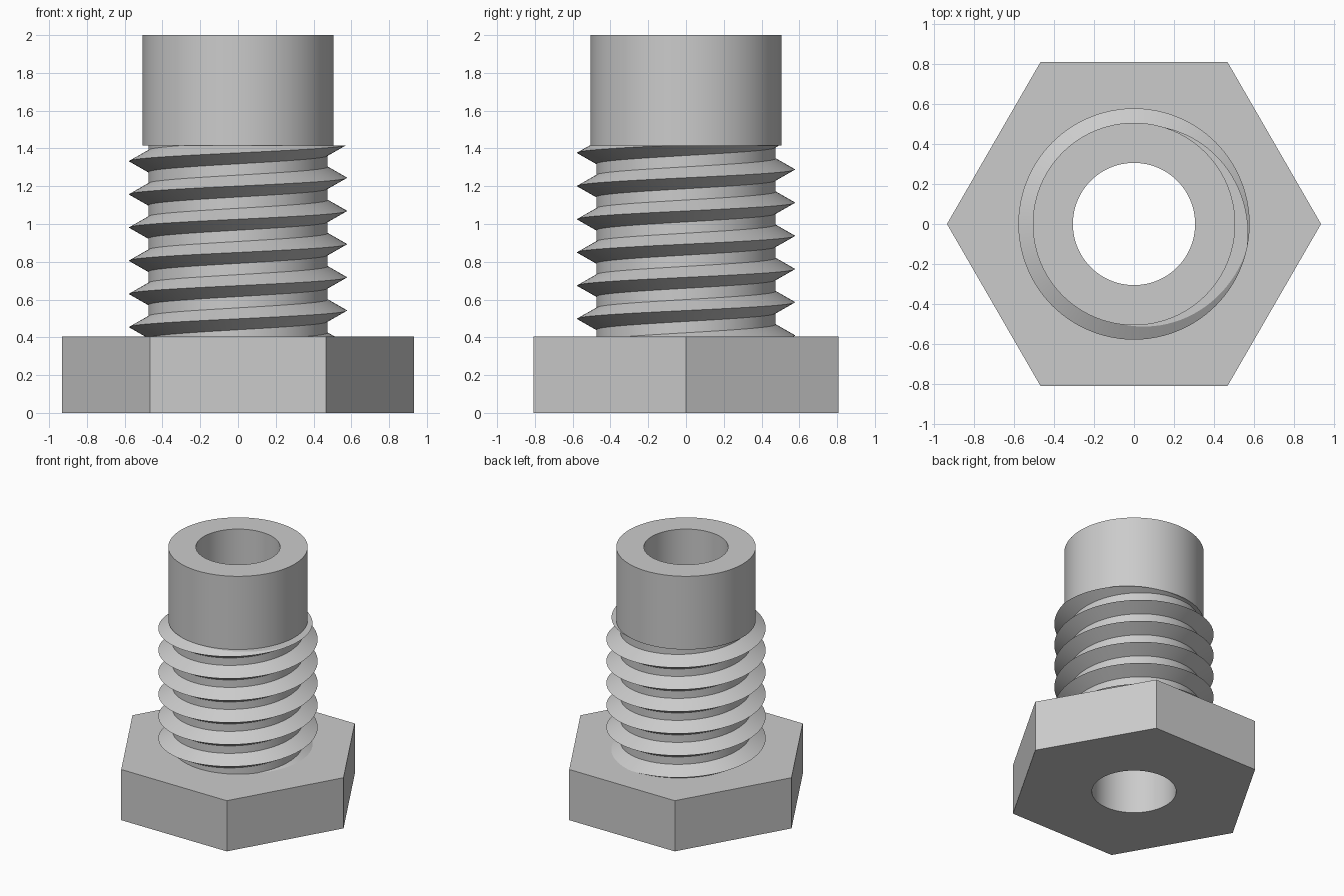
import bpy, bmesh
from math import pi, sin, cos, radians

cube = bpy.data.objects.get("Cube")
if cube:
    bpy.data.objects.remove(cube, do_unlink=True)

SEGMENTS = 96
BORE, ROOT, CREST, COLLAR = 0.305, 0.475, 0.577, 0.505
CORNER = 0.933
HEAD_TOP, THREAD_TOP, TOP = 0.405, 1.415, 2.0
PITCH, CREST_START = 0.1757, 0.542    # crest height where it crosses +x
HALF_WIDTH = 0.058

steel = bpy.data.materials.new("grey steel")
steel.use_nodes = True
steel.diffuse_color = (0.6, 0.6, 0.6, 1)
steel.node_tree.nodes["Principled BSDF"].inputs["Base Color"].default_value = (0.6, 0.6, 0.6, 1)


def finish(name, bm):
    bmesh.ops.recalc_face_normals(bm, faces=bm.faces)
    mesh = bpy.data.meshes.new(name)
    bm.to_mesh(mesh)
    bm.free()
    mesh.materials.append(steel)
    obj = bpy.data.objects.new(name, mesh)
    bpy.context.collection.objects.link(obj)
    bpy.ops.object.select_all(action='DESELECT')
    obj.select_set(True)
    bpy.context.view_layer.objects.active = obj
    bpy.ops.object.shade_smooth_by_angle(angle=radians(25))
    return obj


def join_sections(bm, a, b):
    for i in range(len(a)):
        j = (i + 1) % len(a)
        bm.faces.new((a[i], a[j], b[j], b[i]))


def hexagon(angle):
    """Distance from the axis to a hexagon with a corner on +x."""
    return CORNER * cos(pi / 6) / cos(angle % (pi / 3) - pi / 6)


def revolve(name, profile):
    """Turn a closed profile; a radius may be a function of the angle."""
    bm = bmesh.new()
    sections = []
    for k in range(SEGMENTS):
        t = 2 * pi * k / SEGMENTS
        section = []
        for radius, z in profile:
            r = radius(t) if callable(radius) else radius
            section.append(bm.verts.new((r * cos(t), r * sin(t), z)))
        sections.append(section)
    for k in range(SEGMENTS):
        join_sections(bm, sections[k - 1], sections[k])
    return finish(name, bm)


# Hexagonal head with the bore through it
revolve("hex_head", [(BORE, 0), (hexagon, 0), (hexagon, HEAD_TOP), (BORE, HEAD_TOP)])

# Hollow shank with the wider plain collar on top
revolve("shank_and_collar", [
    (BORE, HEAD_TOP), (ROOT, HEAD_TOP), (ROOT, THREAD_TOP),
    (COLLAR, THREAD_TOP), (COLLAR, TOP), (BORE, TOP)])

# Right-handed V thread, swept past both ends and trimmed flat
bm = bmesh.new()
inner = ROOT - 0.01
sections = []
for k in range(-2 * SEGMENTS, 6 * SEGMENTS + 1):
    t = 2 * pi * k / SEGMENTS
    z = CREST_START + PITCH * k / SEGMENTS
    shape = [(inner, z - HALF_WIDTH), (ROOT, z - HALF_WIDTH), (CREST, z),
             (ROOT, z + HALF_WIDTH), (inner, z + HALF_WIDTH)]
    sections.append([bm.verts.new((r * cos(t), r * sin(t), h)) for r, h in shape])
for a, b in zip(sections, sections[1:]):
    join_sections(bm, a, b)
bm.faces.new(sections[0])
bm.faces.new(sections[-1])
for height, direction in ((HEAD_TOP - 0.005, -1), (THREAD_TOP, 1)):
    cut = bmesh.ops.bisect_plane(
        bm, geom=bm.verts[:] + bm.edges[:] + bm.faces[:], dist=1e-6,
        plane_co=(0, 0, height), plane_no=(0, 0, direction), clear_outer=True)
    edges = [e for e in cut["geom_cut"] if isinstance(e, bmesh.types.BMEdge)]
    bmesh.ops.triangle_fill(bm, edges=edges, use_beauty=True)
finish("screw_thread", bm)
